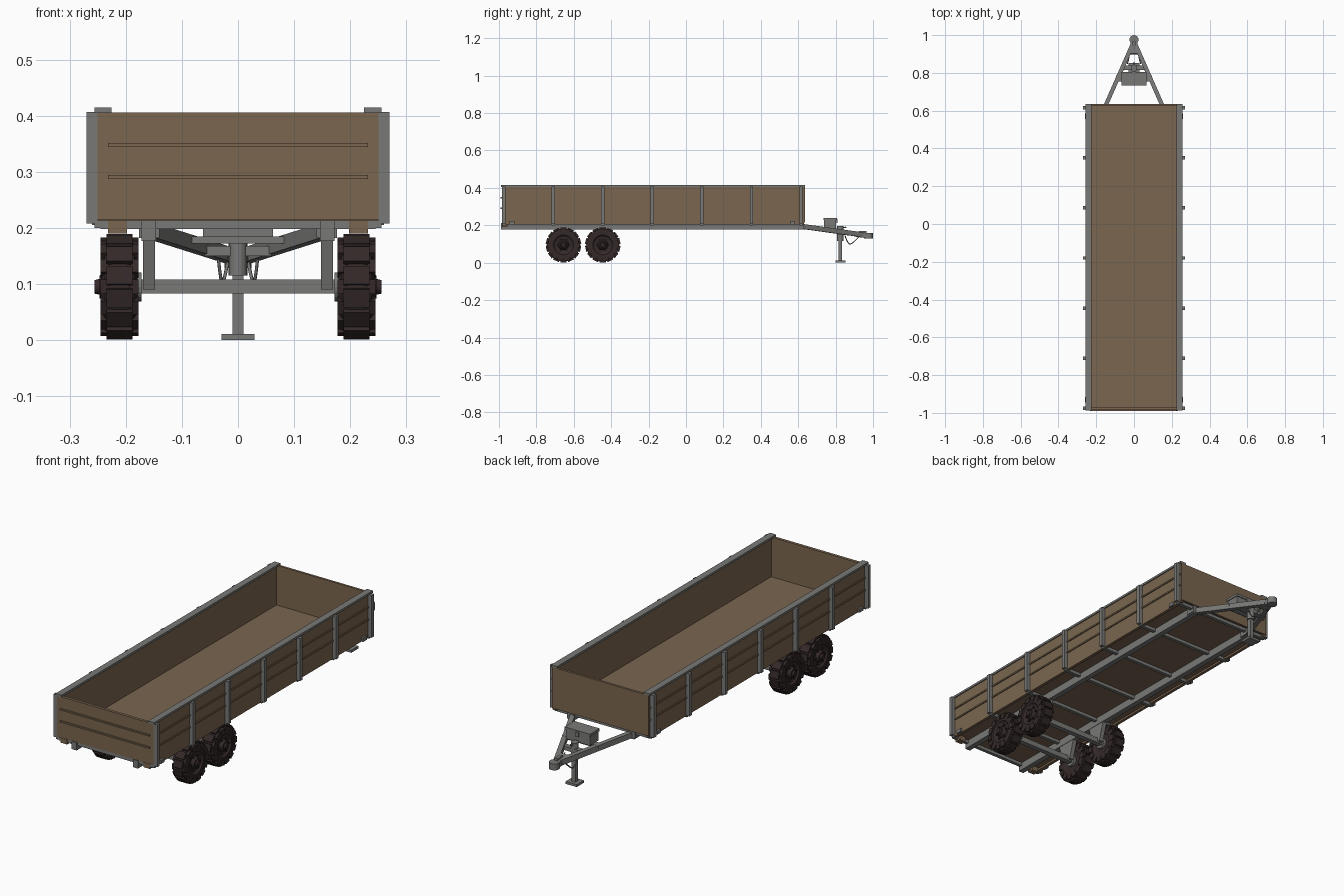
import bpy, bmesh, math
from mathutils import Vector, Matrix

if "Cube" in bpy.data.objects:
    bpy.data.objects.remove(bpy.data.objects["Cube"])


def material(name, rgb):
    m = bpy.data.materials.new(name)
    m.diffuse_color = (*rgb, 1)
    m.use_nodes = True
    m.node_tree.nodes["Principled BSDF"].inputs["Base Color"].default_value = m.diffuse_color
    return m


WOOD = material("brown_wood", (0.195, 0.132, 0.078))
STEEL = material("grey_steel", (0.19, 0.192, 0.185))
RUBBER = material("dark_rubber", (0.035, 0.022, 0.022))


def finish(name, bm, mat):
    bmesh.ops.recalc_face_normals(bm, faces=bm.faces)
    me = bpy.data.meshes.new(name)
    bm.to_mesh(me)
    bm.free()
    me.materials.append(mat)
    ob = bpy.data.objects.new(name, me)
    bpy.context.collection.objects.link(ob)
    return ob


def box(name, x, y, z, mat):
    """Box from (min, max) ranges."""
    bm = bmesh.new()
    c = [(a + b) / 2 for a, b in (x, y, z)]
    s = [abs(b - a) for a, b in (x, y, z)]
    bmesh.ops.create_cube(bm, size=1, matrix=Matrix.Translation(c) @ Matrix.Diagonal((*s, 1)))
    return finish(name, bm, mat)


def pair(name, x, y, z, mat):
    """The same box on the left and right."""
    for s, side in ((1, "right"), (-1, "left")):
        box(f"{name}_{side}", (s * x[0], s * x[1]), y, z, mat)


def beam(name, a, b, w, h, mat):
    """Rectangular bar between two points, h being its upright size."""
    a, b = Vector(a), Vector(b)
    d = b - a
    rot = d.to_track_quat('Y', 'Z').to_matrix().to_4x4()
    bm = bmesh.new()
    bmesh.ops.create_cube(bm, size=1, matrix=Matrix.Translation((a + b) / 2) @ rot
                          @ Matrix.Diagonal((w, d.length, h, 1)))
    return finish(name, bm, mat)


def cylinder(name, c, r, depth, axis, mat, n=16):
    rot = Vector(axis).to_track_quat('Z', 'Y').to_matrix().to_4x4()
    bm = bmesh.new()
    bmesh.ops.create_cone(bm, cap_ends=True, segments=n, radius1=r, radius2=r, depth=depth,
                          matrix=Matrix.Translation(c) @ rot)
    return finish(name, bm, mat)


def prism(name, pts, place, depth, mat):
    """Extrude an outline; place maps (u, v) to a 3D point, depth is the vector."""
    bm = bmesh.new()
    f = bm.faces.new([bm.verts.new(place(u, v)) for u, v in pts])
    r = bmesh.ops.extrude_face_region(bm, geom=[f])
    bmesh.ops.translate(bm, vec=depth, verts=[v for v in r["geom"] if isinstance(v, bmesh.types.BMVert)])
    return finish(name, bm, mat)


def cable(name, pts, r, mat):
    cu = bpy.data.curves.new(name, 'CURVE')
    cu.dimensions = '3D'
    cu.bevel_depth, cu.bevel_resolution, cu.resolution_u = r, 1, 6
    sp = cu.splines.new('NURBS')
    sp.points.add(len(pts) - 1)
    for p, q in zip(sp.points, pts):
        p.co = (*q, 1)
    sp.use_endpoint_u, sp.order_u = True, 3
    cu.materials.append(mat)
    bpy.context.collection.objects.link(bpy.data.objects.new(name, cu))


# --- cargo bed ---
Y0, Y1 = -0.985, 0.63
box("floor", (-0.248, 0.248), (Y0 + 0.005, Y1), (0.213, 0.22), WOOD)
pair("side_wall", (0.237, 0.251), (Y0 + 0.005, Y1), (0.204, 0.406), WOOD)
box("tailgate", (-0.25, 0.25), (Y0, Y0 + 0.014), (0.214, 0.406), WOOD)
box("headboard", (-0.25, 0.25), (Y1 - 0.006, Y1 + 0.005), (0.214, 0.406), WOOD)
for z in (0.291, 0.348):
    box("tailgate_strip", (-0.232, 0.232), (Y0 - 0.006, Y0), (z - 0.0035, z + 0.0035), WOOD)
    pair("side_strip", (0.25, 0.256), (Y0 + 0.005, Y1), (z - 0.0035, z + 0.0035), WOOD)
pair("top_rail", (0.225, 0.256), (Y0 - 0.003, Y1 + 0.005), (0.405, 0.415), STEEL)

# --- side posts with the cross members under them ---
posts = [-0.975 + i * 0.265 for i in range(7)]
for y in posts:
    pair("side_post", (0.25, 0.27), (y - 0.009, y + 0.009), (0.208, 0.407), STEEL)
    pair("post_foot", (0.232, 0.256), (y - 0.009, y + 0.009), (0.2, 0.213), STEEL)
    box("cross_member", (-0.245, 0.245), (y - 0.008, y + 0.008), (0.198, 0.213), STEEL)
for y in (posts[0] + 0.045, posts[-1] - 0.045):
    pair("wall_latch", (0.25, 0.26), (y - 0.014, y + 0.014), (0.205, 0.222), STEEL)
pair("tail_block", (0.198, 0.232), (Y0, Y0 + 0.03), (0.19, 0.213), WOOD)

# --- chassis ---
pair("main_beam", (0.146, 0.172), (Y0 - 0.003, Y1), (0.177, 0.213), STEEL)

# --- axles, hangers and wheels ---
HUB_Z, TYRE_X = 0.095, 0.211
# (x offset, radius) tyre and rim section, revolved around the axle
SECTION = [(-0.026, 0), (-0.026, 0.045), (-0.031, 0.053), (-0.032, 0.07), (-0.026, 0.083), (-0.012, 0.088),
           (0.012, 0.088), (0.026, 0.083), (0.032, 0.07), (0.031, 0.053), (0.024, 0.046), (0.02, 0.028),
           (0.03, 0.024), (0.036, 0.02), (0.036, 0.014), (0.045, 0.012), (0.045, 0)]
N = 14


def wheel(name, s, y):
    bm = bmesh.new()
    vs = [bm.verts.new((x, 0, r)) for x, r in SECTION]
    es = [bm.edges.new(p) for p in zip(vs, vs[1:])]
    bmesh.ops.spin(bm, geom=vs + es, cent=(0, 0, 0), axis=(1, 0, 0), angle=math.tau, steps=28)
    bmesh.ops.remove_doubles(bm, verts=bm.verts, dist=1e-5)
    for i in range(N):
        for off, dx, rad, size in ((0, 0, 0.087, (0.046, 0.033, 0.014)),
                                   (0.5, 0.027, 0.075, (0.014, 0.026, 0.024)),
                                   (0.5, -0.027, 0.075, (0.014, 0.026, 0.024))):
            rot = Matrix.Rotation(math.tau * (i + off) / N, 4, 'X')
            bmesh.ops.create_cube(bm, size=1, matrix=rot @ Matrix.Translation((dx, 0, rad))
                                  @ Matrix.Diagonal((*size, 1)))
    for i in range(6):  # wheel nuts
        a = math.tau * i / 6
        bmesh.ops.create_cone(bm, cap_ends=True, segments=6, radius1=0.004, radius2=0.004, depth=0.012,
                              matrix=Matrix.Translation((0.024, 0.034 * math.cos(a), 0.034 * math.sin(a)))
                              @ Matrix.Rotation(math.pi / 2, 4, 'Y'))
    bm.transform(Matrix.Translation((s * TYRE_X, y, HUB_Z))
                 @ Matrix.Rotation(0 if s > 0 else math.pi, 4, 'Z'))
    finish(name, bm, RUBBER)


for y in (-0.655, -0.445):
    box("axle", (-0.178, 0.178), (y - 0.012, y + 0.012), (0.083, 0.108), STEEL)
    for s, side in ((1, "right"), (-1, "left")):
        wheel(f"wheel_{side}", s, y)
        cylinder("brake_drum", (s * 0.182, y, HUB_Z), 0.026, 0.02, (1, 0, 0), STEEL)
        prism(f"axle_hanger_{side}", [(-0.05, 0.18), (0.05, 0.18), (0.024, 0.09), (-0.024, 0.09)],
              lambda u, v: (s * 0.148, y + u, v), (s * 0.021, 0, 0), STEEL)

# --- drawbar ---
for s, side in ((1, "right"), (-1, "left")):
    beam(f"drawbar_{side}", (s * 0.162, 0.60, 0.197), (s * 0.01, 0.945, 0.149), 0.022, 0.026, STEEL)
    cable(f"safety_cable_{side}", [(s * 0.035, 0.85, 0.145), (s * 0.03, 0.865, 0.10),
                                   (s * 0.026, 0.89, 0.10), (s * 0.018, 0.925, 0.14)], 0.003, STEEL)
    box("drawbar_bracket", (s * 0.14, s * 0.176), (0.585, 0.63), (0.182, 0.215), STEEL)
beam("coupler_body", (0, 0.90, 0.154), (0, 0.975, 0.144), 0.036, 0.028, STEEL)
cylinder("coupler_ball_cup", (0, 0.976, 0.144), 0.024, 0.03, (0, 0, 1), STEEL)
box("coupler_latch", (-0.008, 0.008), (0.925, 0.965), (0.158, 0.17), STEEL)

# --- toolbox ---
box("toolbox", (-0.062, 0.062), (0.738, 0.802), (0.184, 0.23), STEEL)
box("toolbox_lid", (-0.066, 0.066), (0.734, 0.806), (0.228, 0.24), STEEL)
box("toolbox_catch", (-0.008, 0.008), (0.804, 0.81), (0.212, 0.234), STEEL)
box("toolbox_support", (-0.095, 0.095), (0.755, 0.785), (0.172, 0.185), STEEL)

# --- parking jack ---
cylinder("jack_tube", (0, 0.825, 0.155), 0.017, 0.08, (0, 0, 1), STEEL)
box("jack_bracket", (-0.06, 0.06), (0.815, 0.84), (0.15, 0.168), STEEL)
box("jack_leg", (-0.01, 0.01), (0.815, 0.835), (0.01, 0.13), STEEL)
box("jack_foot", (-0.029, 0.029), (0.798, 0.852), (0.0, 0.011), STEEL)
beam("jack_crank", (0, 0.825, 0.185), (0, 0.857, 0.19), 0.007, 0.007, STEEL)
